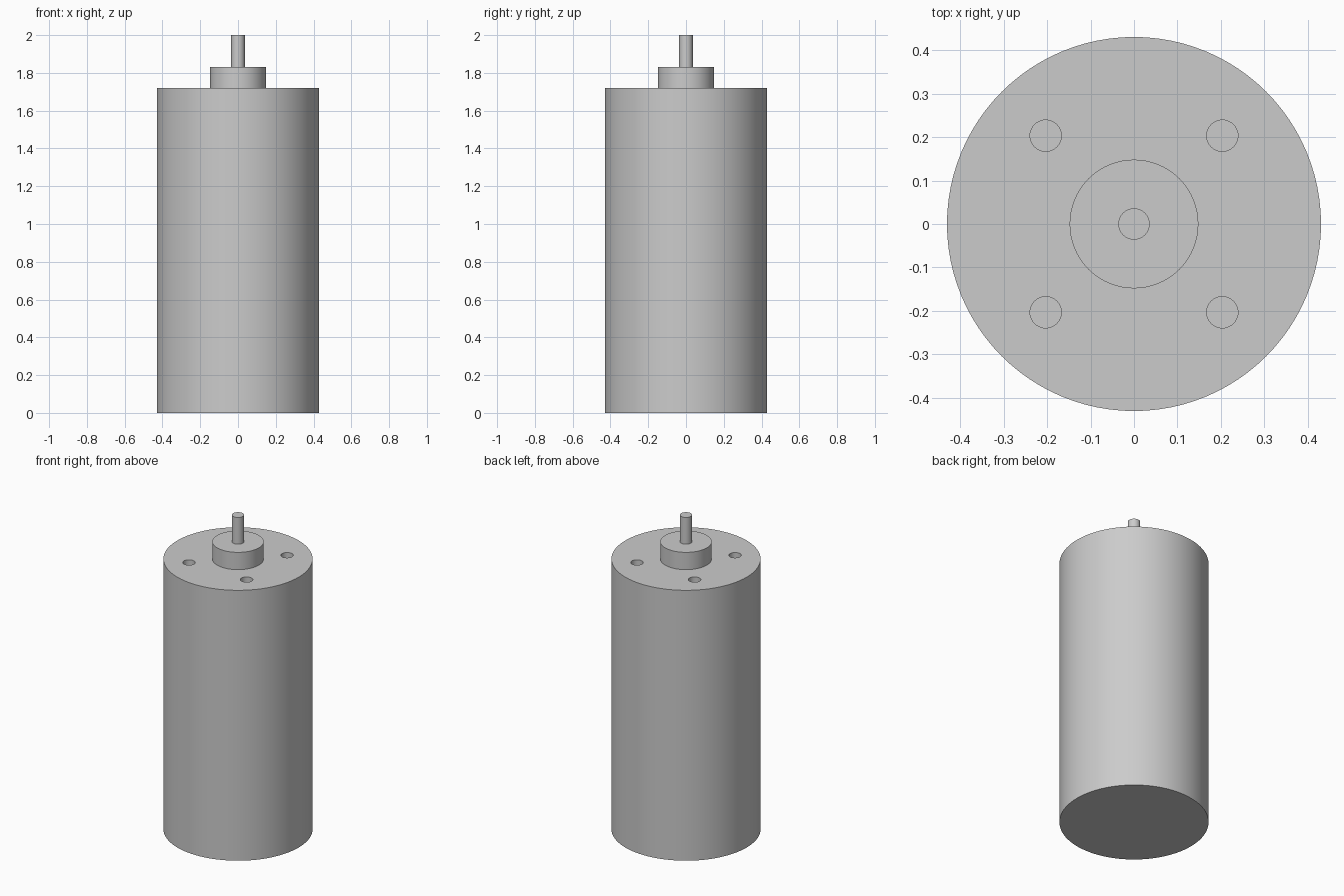
import bpy
import bmesh
import math

cube = bpy.data.objects.get("Cube")
if cube:
    bpy.data.objects.remove(cube, do_unlink=True)

BODY_TOP, BOSS_TOP, SHAFT_TOP = 1.72, 1.83, 2.0
HOLE_OFFSET, HOLE_DEPTH = 0.203, 0.15

metal = bpy.data.materials.new("grey_metal")
metal.use_nodes = True
grey = (0.6, 0.6, 0.6, 1.0)
metal.diffuse_color = grey
metal.node_tree.nodes["Principled BSDF"].inputs["Base Color"].default_value = grey


def cylinder(name, radius, bottom, top, sides, x=0, y=0, open_base=False):
    """Upright cylinder between two heights, optionally without its base."""
    bm = bmesh.new()
    bmesh.ops.create_cone(bm, cap_ends=True, segments=sides, radius1=radius,
                          radius2=radius, depth=top - bottom)
    bmesh.ops.translate(bm, verts=bm.verts, vec=(x, y, (bottom + top) / 2))
    if open_base:
        base = [f for f in bm.faces if f.normal.z < -0.9]
        bmesh.ops.delete(bm, geom=base, context="FACES_ONLY")
    mesh = bpy.data.meshes.new(name)
    bm.to_mesh(mesh)
    bm.free()
    mesh.materials.append(metal)
    obj = bpy.data.objects.new(name, mesh)
    bpy.context.collection.objects.link(obj)
    return obj


# Main can, raised collar and output shaft
body = cylinder("motor_body", 0.43, 0, BODY_TOP, 96)
collar = cylinder("front_collar", 0.148, BODY_TOP, BOSS_TOP, 64, open_base=True)
shaft = cylinder("output_shaft", 0.036, BOSS_TOP, SHAFT_TOP, 40, open_base=True)

# Four blind mounting holes in the top face
cutters = []
for x in (-HOLE_OFFSET, HOLE_OFFSET):
    for y in (-HOLE_OFFSET, HOLE_OFFSET):
        cutter = cylinder("hole_cutter", 0.036, BODY_TOP - HOLE_DEPTH,
                          BODY_TOP + 0.1, 40, x, y)
        cutter.hide_render = True
        cutters.append(cutter)
        cut = body.modifiers.new("mounting_hole", "BOOLEAN")
        cut.operation = "DIFFERENCE"
        cut.solver = "EXACT"
        cut.object = cutter

# Apply the cuts and drop the cutters
bpy.ops.object.select_all(action="DESELECT")
bpy.context.view_layer.objects.active = body
body.select_set(True)
for name in [m.name for m in body.modifiers]:
    bpy.ops.object.modifier_apply(modifier=name)
for cutter in cutters:
    bpy.data.objects.remove(cutter, do_unlink=True)

# Smooth round walls with crisp rims
for obj in (body, collar, shaft):
    obj.select_set(True)
bpy.ops.object.shade_smooth_by_angle(angle=math.radians(30))
